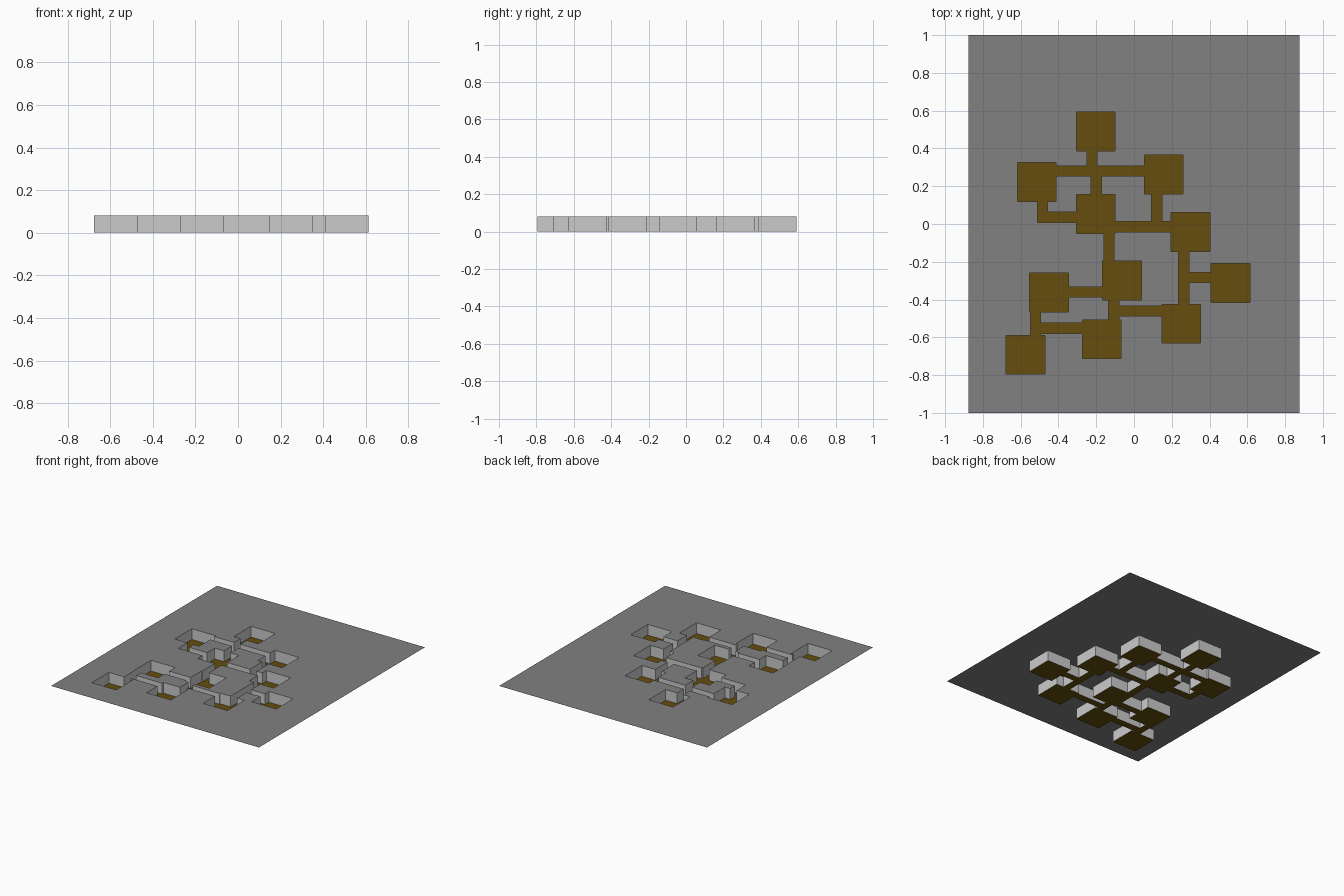
import bpy, bmesh

if "Cube" in bpy.data.objects:
    bpy.data.objects.remove(bpy.data.objects["Cube"])

H = 0.082          # pit depth, ground level
S = 0.205          # room size

# Rooms: left x, top y
rooms = [(-.305, .592), (-.617, .325), (.055, .365), (-.305, .155), (.197, .06),
         (-.166, -.197), (-.553, -.26), (.408, -.21), (.147, -.425),
         (-.273, -.507), (-.677, -.589)]
# Corridors: x0, x1, y0, y1
corridors = [(-.25, -.197, .253, .387), (-.412, .055, .253, .308), (-.227, -.172, .155, .253),
             (.093, .147, -.043, .16), (-.1, .197, -.043, .012),
             (-.51, -.457, .008, .12), (-.51, -.305, .008, .064),
             (-.16, -.107, -.197, -.05), (.235, .29, -.425, -.145),
             (.235, .408, -.311, -.257), (-.348, -.166, -.387, -.333),
             (-.135, -.08, -.507, -.402), (-.135, .147, -.487, -.433),
             (-.548, -.494, -.589, -.465), (-.548, -.273, -.579, -.523)]
rects = [(x, x + S, y - S, y) for x, y in rooms] + corridors

# Cell grid from every rectangle edge and the ground border
xs = sorted({round(v, 4) for r in rects for v in r[:2]} | {-.877, .877})
ys = sorted({round(v, 4) for r in rects for v in r[2:]} | {-1.0, 1.0})


def inside(i, j):
    cx, cy = (xs[i] + xs[i + 1]) / 2, (ys[j] + ys[j + 1]) / 2
    return any(a < cx < b and c < cy < d for a, b, c, d in rects)


def make(name, quads, color=None):
    bm = bmesh.new()
    for q in quads:
        bm.faces.new([bm.verts.new(p) for p in q])
    bmesh.ops.remove_doubles(bm, verts=bm.verts, dist=1e-5)
    me = bpy.data.meshes.new(name)
    bm.to_mesh(me)
    bm.free()
    ob = bpy.data.objects.new(name, me)
    bpy.context.collection.objects.link(ob)
    if color:
        m = bpy.data.materials.new(name + "_color")
        m.diffuse_color = color
        m.use_nodes = True
        m.node_tree.nodes["Principled BSDF"].inputs["Base Color"].default_value = m.diffuse_color
        me.materials.append(m)


ground, floor, walls = [], [], []
for i in range(len(xs) - 1):
    for j in range(len(ys) - 1):
        x0, x1, y0, y1 = xs[i], xs[i + 1], ys[j], ys[j + 1]
        pit = inside(i, j)
        z = 0 if pit else H
        (floor if pit else ground).append([(x0, y0, z), (x1, y0, z), (x1, y1, z), (x0, y1, z)])
        if not pit:
            continue
        # Walls where a pit cell borders the ground, facing into the pit
        for di, dj, a, b in [(-1, 0, (x0, y0), (x0, y1)), (1, 0, (x1, y1), (x1, y0)),
                             (0, -1, (x1, y0), (x0, y0)), (0, 1, (x0, y1), (x1, y1))]:
            if not inside(i + di, j + dj):
                walls.append([(*a, 0), (*b, 0), (*b, H), (*a, H)])

make("ground", ground, (.22, .22, .22, 1))
make("pit_floor", floor, (.13, .075, .004, 1))
make("pit_walls", walls)
